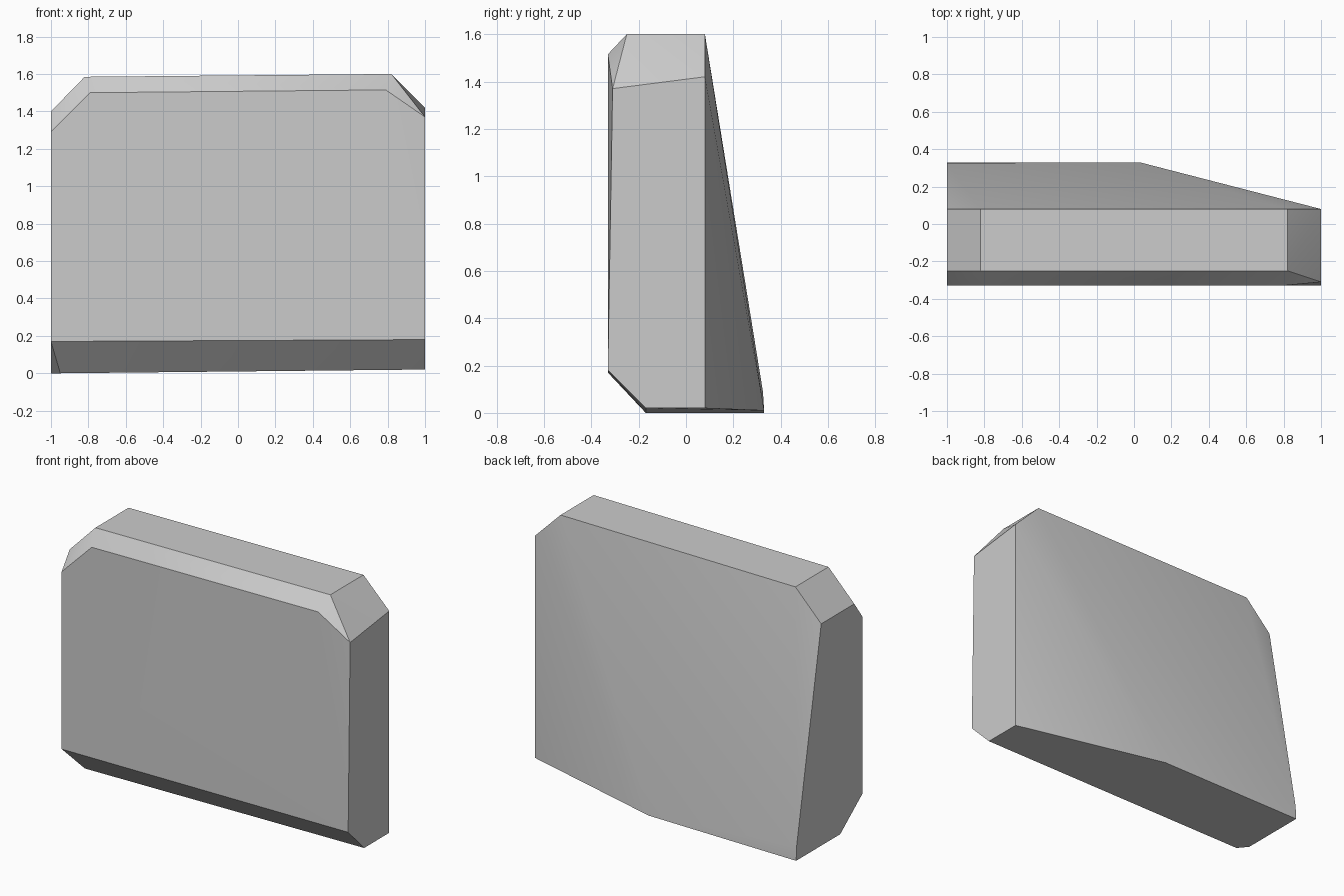
import bpy
import bmesh
import math

cube = bpy.data.objects.get("Cube")
if cube:
    bpy.data.objects.remove(cube, do_unlink=True)

grey = bpy.data.materials.new("stone_grey")
grey.use_nodes = True
colour = (0.6, 0.6, 0.6, 1)
grey.diffuse_color = colour
grey.node_tree.nodes["Principled BSDF"].inputs["Base Color"].default_value = colour

FRONT, RIM, RIDGE, BACK = -0.33, -0.25, 0.08, 0.33

# Corners of the chamfered slab, grouped by zone
front_face = [(-1, FRONT, 0.17), (1, FRONT, 0.18), (-1, FRONT, 1.29),
              (-0.79, FRONT, 1.5), (0.79, FRONT, 1.515), (1, -0.31, 1.37)]
top_face = [(x, y, z) for x, z in ((-0.82, 1.585), (0.82, 1.6)) for y in (RIM, RIDGE)]
shoulders = [(-1, RIM, 1.4), (-1, RIDGE, 1.4), (1, RIDGE, 1.42)]
base = [(-0.95, -0.17, 0), (-1, -0.11, 0), (1, -0.17, 0.02), (1, RIDGE, 0.02),
        (0.03, BACK, 0.01), (-1, BACK, 0)]
back_foot = [(-1, 0.325, 0.09)]

# Wrap the corners in one solid
bm = bmesh.new()
for corner in front_face + top_face + shoulders + base + back_foot:
    bm.verts.new(corner)
hull = bmesh.ops.convex_hull(bm, input=bm.verts)
loose = [v for v in bm.verts if not v.link_faces]
bmesh.ops.delete(bm, geom=loose, context="VERTS")
bmesh.ops.dissolve_limit(bm, angle_limit=math.radians(0.3), verts=bm.verts, edges=bm.edges)
bmesh.ops.recalc_face_normals(bm, faces=bm.faces)

mesh = bpy.data.meshes.new("stone_slab")
bm.to_mesh(mesh)
bm.free()
mesh.materials.append(grey)

slab = bpy.data.objects.new("stone_slab", mesh)
bpy.context.collection.objects.link(slab)

# Soft back facets, crisp chamfers
bpy.ops.object.select_all(action="DESELECT")
slab.select_set(True)
bpy.context.view_layer.objects.active = slab
bpy.ops.object.shade_smooth_by_angle(angle=math.radians(35))
